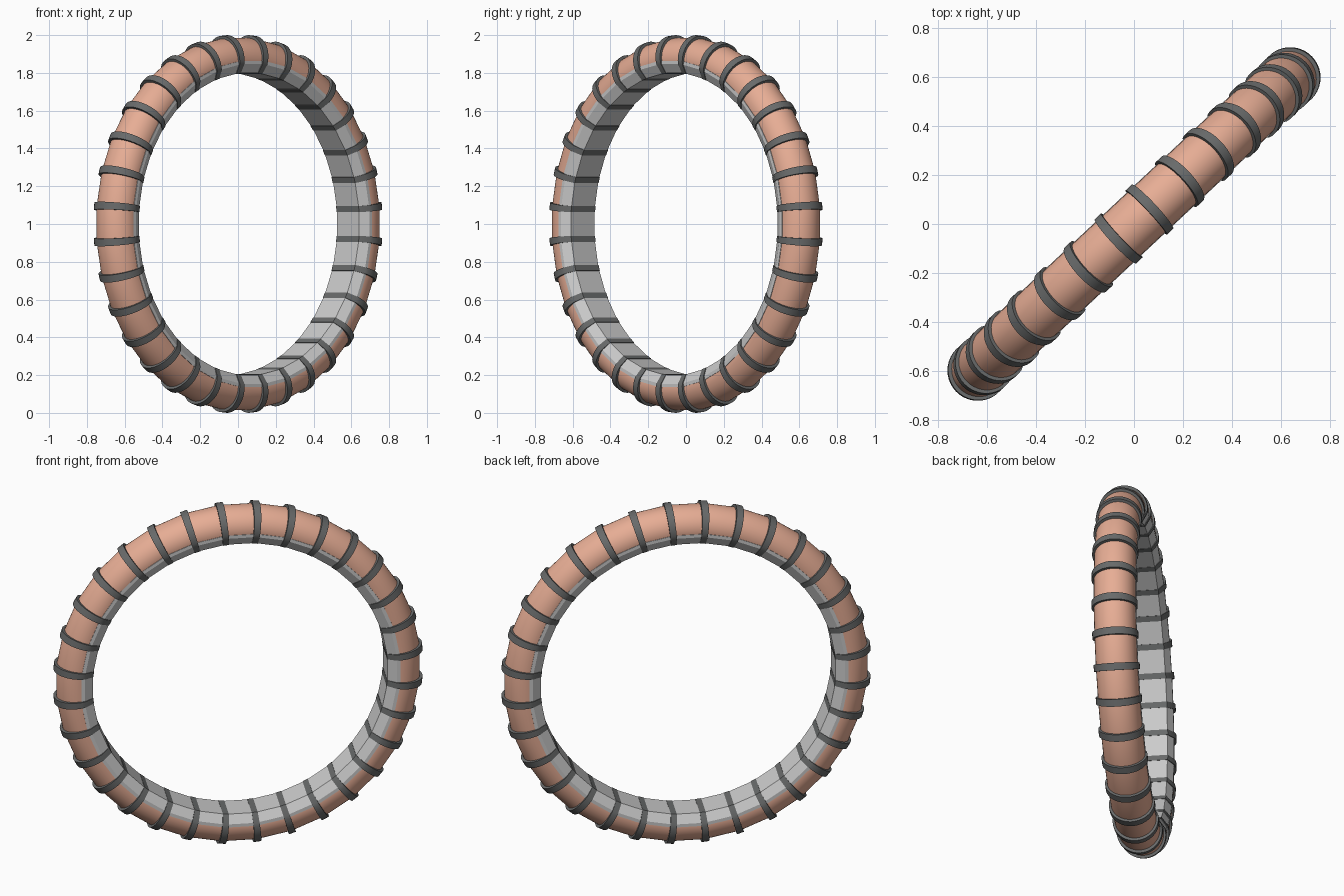
import bpy, bmesh, math
from mathutils import Matrix

if "Cube" in bpy.data.objects:
    bpy.data.objects.remove(bpy.data.objects["Cube"])

COUNT = 32                       # number of bands around the ring
STEP = 2 * math.pi / COUNT
FRAME = Matrix.Translation((0, 0, 1)) @ Matrix.Rotation(math.radians(43.15), 4, 'Z')


def material(name, rgb):
    m = bpy.data.materials.new(name)
    m.diffuse_color = (*rgb, 1)
    m.use_nodes = True
    m.node_tree.nodes["Principled BSDF"].inputs["Base Color"].default_value = m.diffuse_color
    return m


def sweep(name, profile, angles, mat=None, loop=True):
    """Sweep a closed (radius, width) profile around the ring axis."""
    bm = bmesh.new()
    rings = [[bm.verts.new((r * math.cos(a), w, r * math.sin(a))) for r, w in profile]
             for a in angles]
    n, m = len(profile), len(rings)
    for i in range(m if loop else m - 1):
        p, q = rings[i], rings[(i + 1) % m]
        for j in range(n):
            k = (j + 1) % n
            bm.faces.new((p[j], p[k], q[k], q[j]))
    if not loop:
        bm.faces.new(rings[0])
        bm.faces.new(rings[-1])
    bmesh.ops.recalc_face_normals(bm, faces=bm.faces)
    me = bpy.data.meshes.new(name)
    bm.to_mesh(me)
    bm.free()
    if mat:
        me.materials.append(mat)
    return me


def place(name, me, turn=0.0):
    ob = bpy.data.objects.new(name, me)
    bpy.context.collection.objects.link(ob)
    ob.matrix_world = FRAME @ Matrix.Rotation(turn, 4, 'Y')
    return ob


def arc(centre, radius, limit, n):
    return [(centre + radius * math.cos(t), radius * math.sin(t))
            for t in (math.radians(-limit + 2 * limit * i / n) for i in range(n + 1))]


copper = material("copper", (0.80, 0.42, 0.30))
dark = material("dark_grey", (0.14, 0.145, 0.145))
segment_angles = [(i + 0.5) * STEP for i in range(COUNT)]

# Copper outer tube
shell = place("outer_tube", sweep("outer_tube", arc(0.877, 0.112, 108, 24), segment_angles, copper))

# Grey inner liner: flat inside face with sloping edges
liner_profile = [(0.802, -0.085), (0.802, 0.085), (0.85, 0.114), (0.868, 0.114),
                 (0.868, -0.114), (0.85, -0.114)]
place("inner_liner", sweep("inner_liner", liner_profile, segment_angles))

# Dark bands wrapped around tube and liner
band_profile = arc(0.879, 0.124, 104, 24) + [(0.799, 0.087), (0.799, -0.087)]
half = 0.02
band_mesh = sweep("band", band_profile, [-half, half], dark, loop=False)
bands = [place("band_%02d" % (i + 1), band_mesh, (i + 0.5) * STEP) for i in range(COUNT)]

# Smooth shading with sharp edges kept
bpy.ops.object.select_all(action='DESELECT')
for ob in (shell, bands[0]):
    ob.select_set(True)
bpy.context.view_layer.objects.active = shell
bpy.ops.object.shade_smooth_by_angle(angle=math.radians(30))
